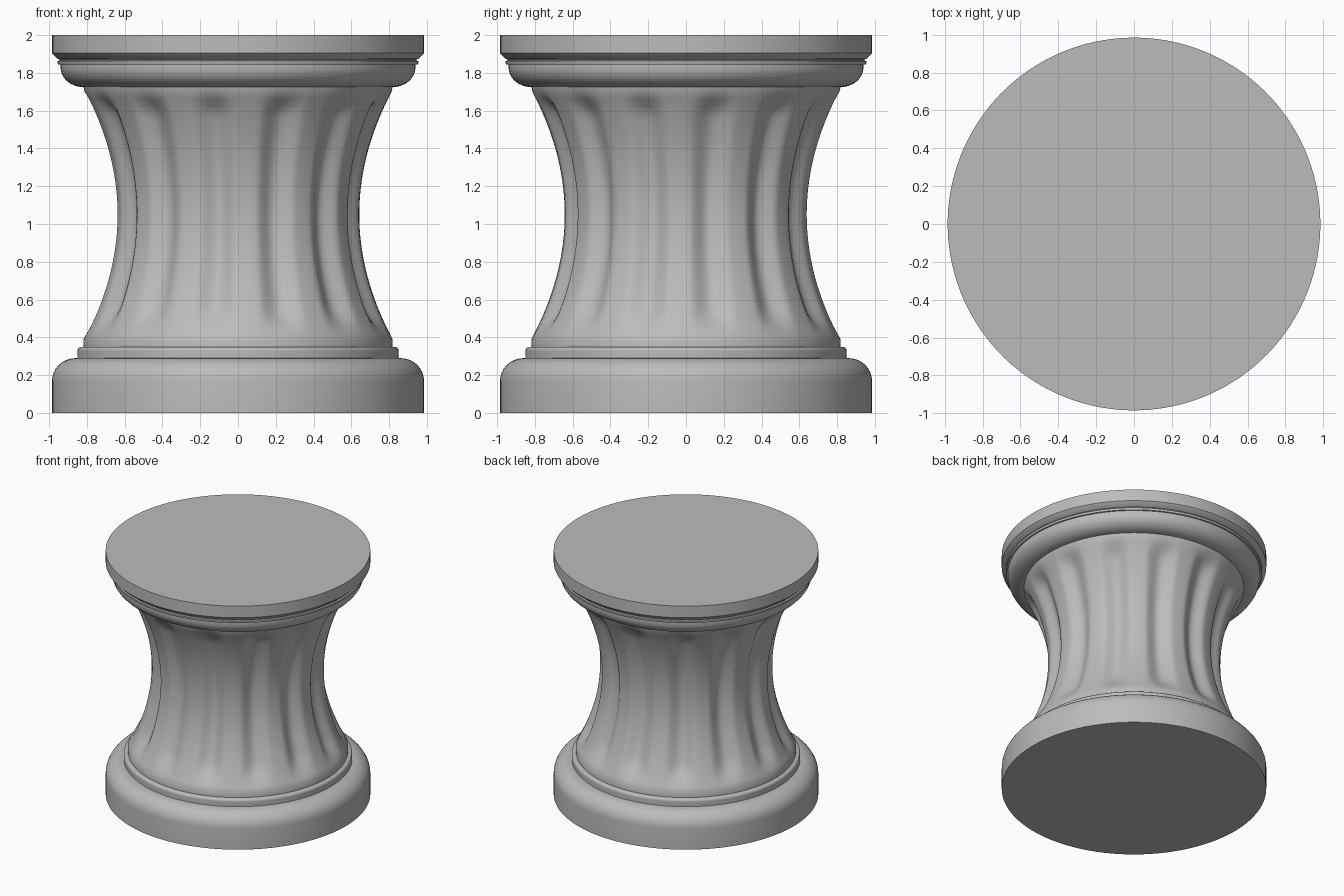
import bpy
import bmesh
from math import sin, cos, pi, radians

cube = bpy.data.objects.get("Cube")
if cube:
    bpy.data.objects.remove(cube, do_unlink=True)

GREY = (0.5, 0.5, 0.5, 1)
stone = bpy.data.materials.new("grey stone")
stone.use_nodes = True
stone.diffuse_color = GREY
stone.node_tree.nodes["Principled BSDF"].inputs["Base Color"].default_value = GREY

FLUTES = 13
PITCH = 2 * pi / FLUTES
FIRST_FLUTE = radians(18)


def lathe(name, profile, segments, inset=None):
    """Turn (radius, height) points about z; inset(angle, z) carves inward."""
    bm = bmesh.new()
    rings = []
    for r, z in profile:
        ring = []
        for i in range(segments):
            a = 2 * pi * i / segments + FIRST_FLUTE
            rr = r - (inset(a, z) if inset else 0)
            ring.append(bm.verts.new((rr * sin(a), -rr * cos(a), z)))
        rings.append(ring)
    for low, high in zip(rings, rings[1:]):
        for i in range(segments):
            j = (i + 1) % segments
            bm.faces.new((low[i], low[j], high[j], high[i]))
    bm.faces.new(rings[0])
    bm.faces.new(rings[-1])
    bmesh.ops.recalc_face_normals(bm, faces=bm.faces)
    mesh = bpy.data.meshes.new(name)
    bm.to_mesh(mesh)
    bm.free()
    mesh.materials.append(stone)
    obj = bpy.data.objects.new(name, mesh)
    bpy.context.collection.objects.link(obj)
    bpy.ops.object.select_all(action="DESELECT")
    obj.select_set(True)
    bpy.context.view_layer.objects.active = obj
    bpy.ops.object.shade_smooth_by_angle(angle=radians(35))
    return obj


def quarter(r, z, width, height, start, steps=8):
    """Quarter-ellipse of profile points centred on (r, z)."""
    return [(r + width * cos(start + pi / 2 * k / steps),
             z + height * sin(start + pi / 2 * k / steps))
            for k in range(steps + 1)]


def smoothstep(low, high, x):
    t = min(max((x - low) / (high - low), 0), 1)
    return t * t * (3 - 2 * t)


def flute(a, z):
    """Depth of the rounded grooves, fading out at both ends."""
    offset = (a - FIRST_FLUTE + PITCH / 2) % PITCH - PITCH / 2
    u = min(abs(offset) / (PITCH * 0.34), 1)
    fade = smoothstep(0.40, 0.56, z) * (1 - smoothstep(1.58, 1.71, z))
    return 0.047 * cos(pi / 2 * u) ** 1.6 * fade


# Plinth with rounded shoulder
lathe("base_plinth", [(0.985, 0)] + quarter(0.86, 0.17, 0.125, 0.12, 0), 128)

# Thin moulding above the plinth
lathe("base_ring", [(0.85, 0.28), (0.85, 0.325)]
      + quarter(0.83, 0.33, 0.02, 0.02, 0, 4), 128)

# Waisted, fluted shaft
steps = 36
shaft = [(0.818, 0.34)]
for k in range(steps + 1):
    z = 0.39 + 1.31 * k / steps
    shaft.append((0.642 + 0.174 * abs((z - 1.05) / 0.655) ** 2, z))
shaft.append((0.82, 1.735))
lathe("fluted_shaft", shaft, FLUTES * 20, flute)

# Capital: rounded cushion, narrow fillets and top slab
cushion = quarter(0.82, 1.83, 0.12, 0.105, -pi / 2)
lathe("capital_cushion", cushion + [(0.94, 1.85)], 128)
lathe("capital_fillet", [(0.952, 1.845), (0.955, 1.85), (0.955, 1.862),
                         (0.945, 1.866), (0.945, 1.88)], 128)
lathe("capital_slab", [(0.947, 1.872), (0.955, 1.874), (0.985, 1.905),
                       (0.985, 2)], 128)
